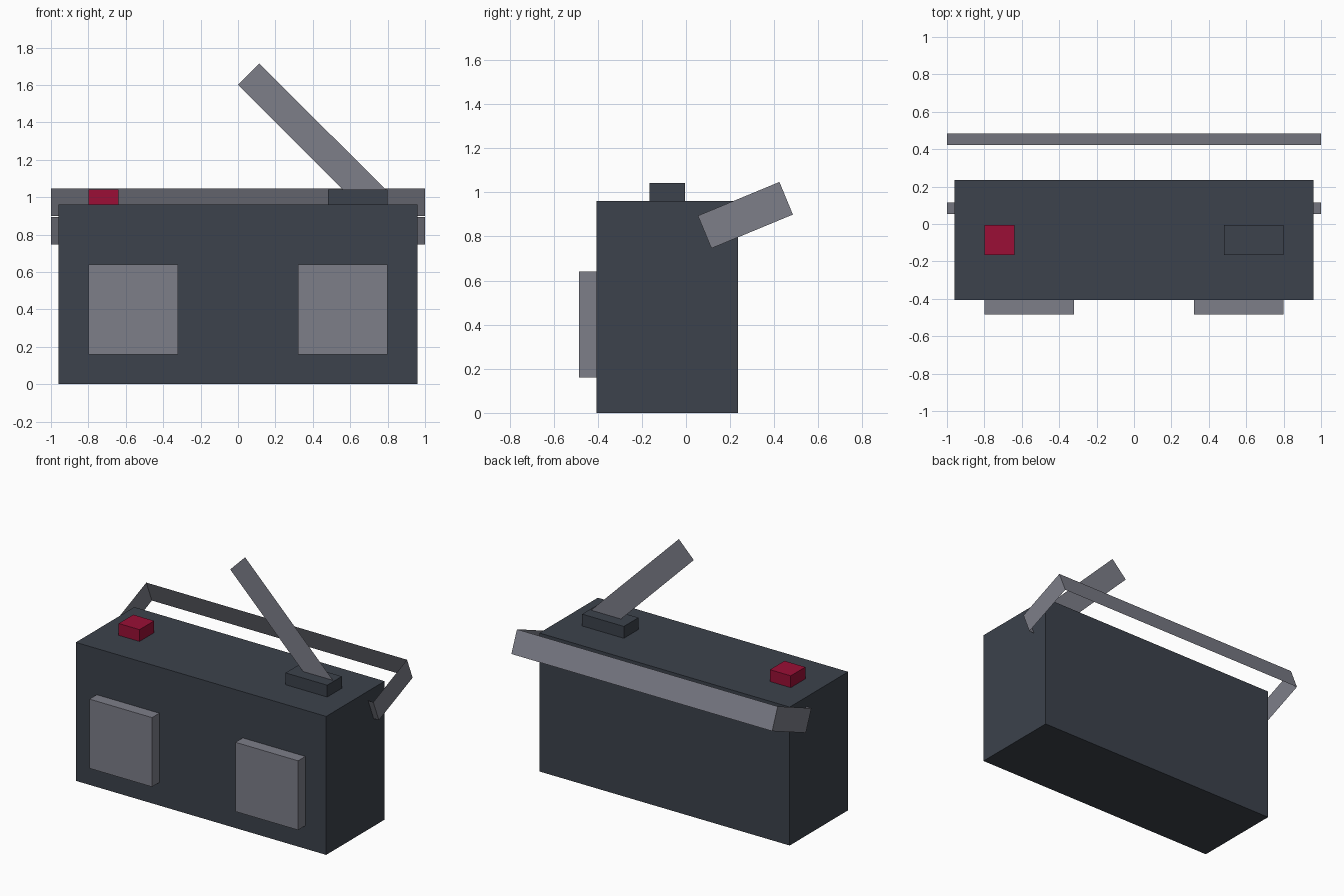
import bpy
from math import cos, sin, radians

cube = bpy.data.objects.get("Cube")
if cube:
    bpy.data.objects.remove(cube, do_unlink=True)


def material(name, rgb):
    """Flat material from an sRGB 0-255 colour."""
    lin = [((c / 255 + 0.055) / 1.055) ** 2.4 for c in rgb]
    mat = bpy.data.materials.new(name)
    mat.use_nodes = True
    mat.diffuse_color = (*lin, 1)
    mat.node_tree.nodes["Principled BSDF"].inputs["Base Color"].default_value = (*lin, 1)
    return mat


charcoal = material("charcoal", (60, 66, 76))
grey = material("grey", (125, 126, 137))
red = material("red", (155, 15, 54))


def mesh_object(name, verts, faces, mat):
    mesh = bpy.data.meshes.new(name)
    mesh.from_pydata(verts, [], faces)
    mesh.materials.append(mat)
    obj = bpy.data.objects.new(name, mesh)
    bpy.context.collection.objects.link(obj)
    return obj


def box(name, lo, hi, mat):
    """Axis-aligned box between two corners."""
    verts = [(x, y, z) for x in (lo[0], hi[0]) for y in (lo[1], hi[1]) for z in (lo[2], hi[2])]
    faces = [(0, 1, 3, 2), (4, 6, 7, 5), (0, 4, 5, 1), (2, 3, 7, 6), (0, 2, 6, 4), (1, 5, 7, 3)]
    return mesh_object(name, verts, faces, mat)


# Case, speakers and the two blocks on top
box("case", (-0.96, -0.405, 0), (0.96, 0.235, 0.96), charcoal)
box("right_speaker", (-0.80, -0.485, 0.16), (-0.32, -0.405, 0.64), grey)
box("left_speaker", (0.32, -0.485, 0.16), (0.80, -0.405, 0.64), grey)
box("button", (-0.80, -0.165, 0.96), (-0.64, -0.005, 1.042), red)
box("antenna_base", (0.48, -0.165, 0.96), (0.80, -0.005, 1.042), charcoal)

# Antenna: a flat sheet leaning 45 degrees, its foot sunk in the base
y = -0.085
mesh_object("antenna",
            [(0.0, y, 1.60), (0.68, y, 0.92), (0.794, y, 1.036), (0.114, y, 1.715)],
            [(0, 1, 2, 3)], grey)

# Carrying handle: a flat strip bent round the back, tilted up 22.5 degrees
tilt = radians(22.5)
path = [(0.96, 0), (1, 0), (1, 0.4), (-1, 0.4), (-1, 0), (-0.96, 0)]
verts = []
for x, reach in path:
    for drop in (0, 0.16):
        verts.append((x,
                      0.054 + reach * cos(tilt) + drop * sin(tilt),
                      0.894 + reach * sin(tilt) - drop * cos(tilt)))
faces = [(2 * i, 2 * i + 1, 2 * i + 3, 2 * i + 2) for i in range(len(path) - 1)]
mesh_object("handle", verts, faces, grey)
